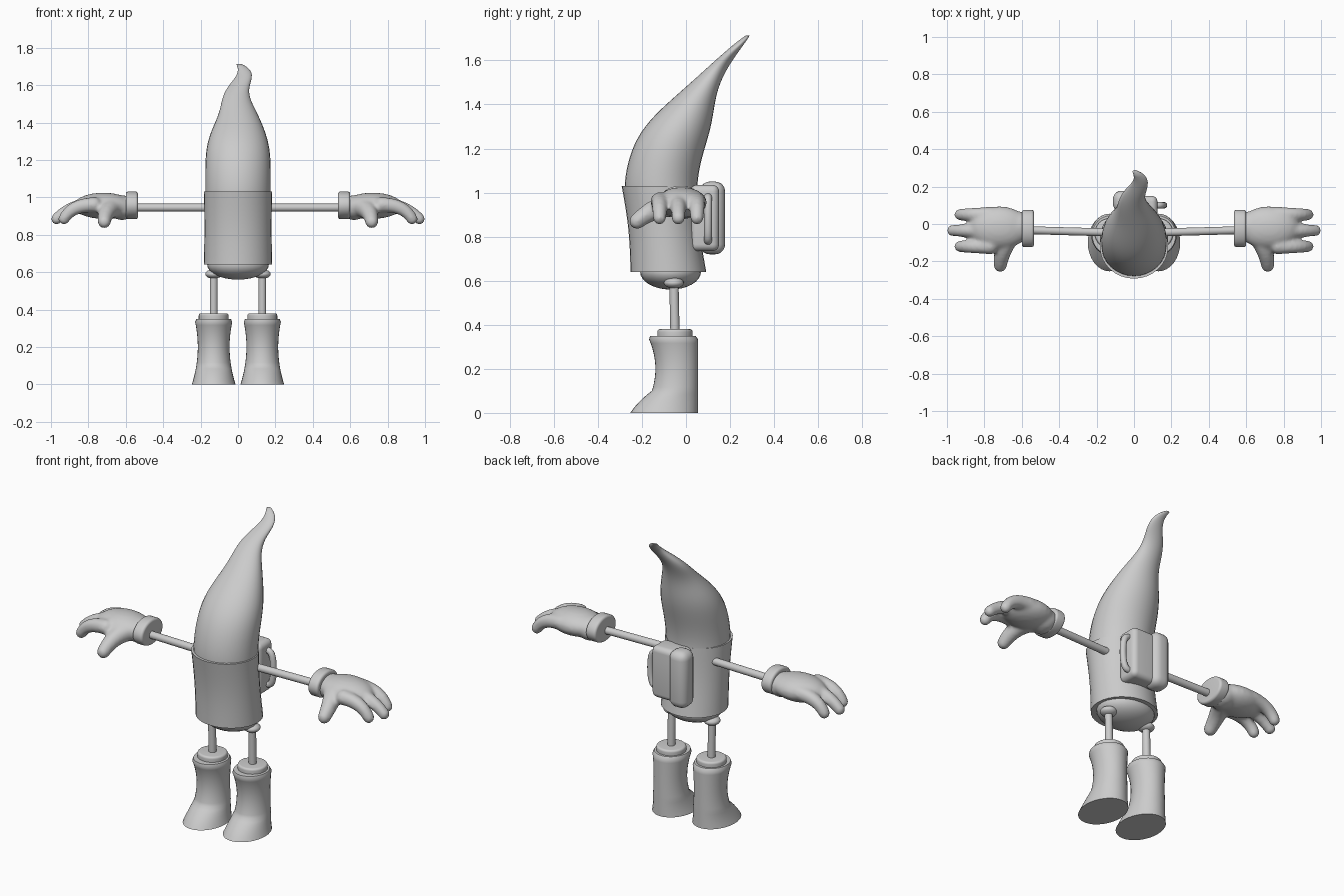
import bpy
import bmesh
from math import cos, sin, pi, tau
from mathutils import Vector, Matrix

cube = bpy.data.objects.get("Cube")
if cube:
    bpy.data.objects.remove(cube, do_unlink=True)

clay = bpy.data.materials.new("plain_grey")
clay.use_nodes = True
grey = (0.6, 0.6, 0.6, 1)
clay.diffuse_color = grey
clay.node_tree.nodes["Principled BSDF"].inputs["Base Color"].default_value = grey


def finish(name, bm, mirror=False, bevel=None, merge=False):
    """Turn a bmesh into a smooth object with its modifiers."""
    bmesh.ops.recalc_face_normals(bm, faces=bm.faces)
    mesh = bpy.data.meshes.new(name)
    bm.to_mesh(mesh)
    bm.free()
    mesh.materials.append(clay)
    for polygon in mesh.polygons:
        polygon.use_smooth = True
    ob = bpy.data.objects.new(name, mesh)
    bpy.context.collection.objects.link(ob)
    if merge:
        remesh = ob.modifiers.new("merge", "REMESH")
        remesh.mode = "VOXEL"
        remesh.voxel_size = 0.01
        remesh.use_smooth_shade = True
        soften = ob.modifiers.new("soften", "SMOOTH")
        soften.iterations = 8
    if bevel:
        rounding = ob.modifiers.new("rounding", "BEVEL")
        rounding.width = bevel
        rounding.segments = 5
    else:
        mesh.set_sharp_from_angle(angle=pi / 4)
    if mirror:
        ob.modifiers.new("mirror", "MIRROR")


def placed(centre, size):
    return Matrix.Translation(centre) @ Matrix.Diagonal((*size, 1))


def add_ball(bm, centre, radii):
    bmesh.ops.create_uvsphere(bm, u_segments=24, v_segments=16, radius=1,
                              matrix=placed(centre, radii))


def loft(name, section, steps, mirror=False):
    """Skin level ellipses; section(t) gives centre, half width, half depth."""
    bm = bmesh.new()
    sides = 32
    rings = []
    for step in range(steps + 1):
        centre, width, depth = section(step / steps)
        angles = [tau * i / sides for i in range(sides)]
        rings.append([bm.verts.new(Vector(centre) + Vector((width * cos(a), depth * sin(a), 0)))
                      for a in angles])
    for low, high in zip(rings, rings[1:]):
        for i in range(sides):
            bm.faces.new((low[i - 1], low[i], high[i], high[i - 1]))
    bm.faces.new(rings[0])
    bm.faces.new(rings[-1])
    finish(name, bm, mirror)


def rod(name, start, end, radii, bevel=None):
    """Mirrored pair of elliptical cylinders."""
    start, end = Vector(start), Vector(end)
    axis = end - start
    turn = axis.to_track_quat("Z", "Y").to_matrix().to_4x4()
    bm = bmesh.new()
    bmesh.ops.create_cone(bm, cap_ends=True, segments=32, radius1=1, radius2=1, depth=1,
                          matrix=Matrix.Translation((start + end) / 2) @ turn
                          @ Matrix.Diagonal((*radii, axis.length, 1)))
    finish(name, bm, mirror=True, bevel=bevel)


def add_digit(bm, base, knuckle, tip, thick, thin):
    """Tapered finger: a chain of balls along a quadratic curve."""
    base, knuckle, tip = Vector(base), Vector(knuckle), Vector(tip)
    steps = 10
    for step in range(steps + 1):
        t = step / steps
        centre = base.lerp(knuckle, t).lerp(knuckle.lerp(tip, t), t)
        radius = thick + (thin - thick) * t
        add_ball(bm, centre, [radius] * 3)


def rounded_box(name, centre, size, bevel):
    bm = bmesh.new()
    bmesh.ops.create_cube(bm, size=1, matrix=placed(centre, size))
    finish(name, bm, bevel=bevel)


def body_section(t):
    pinch = 0.01 * sin(pi * t)
    return (0, -0.08 - 0.04 * t, 0.64 + 0.39 * t), 0.183 - pinch / 3, 0.172 - pinch


def hat_section(t):
    # Full crown that narrows quickly, leans back and sways near the tip
    t *= 0.99
    crown = 1 / (1 + (t / 0.6) ** 5)
    close = (1 - t ** 8) ** 0.5
    sway = 0.06 * t ** 6 * sin(16 * (t - 0.8))
    centre = (sway, 0.4 * t ** 1.8 - 0.113, 1.02 + 0.7 * t)
    return centre, (0.04 + 0.135 * crown) * close, (0.02 + 0.145 * crown) * close


def boot_section(t):
    # Waisted shaft with a toe that reaches forward near the ground
    z = 0.35 * t
    width = 0.085 + 0.8 * (z - 0.2) ** 2
    toe = 0.025 * max(0, 1 - (10 * z) ** 2)
    depth = width + 0.012 + toe
    shoulder = 0.9 if t == 1 else 1
    return (0.13, 0.055 - depth, z), width * shoulder, depth * shoulder


# Trunk, hat and rounded underside
loft("body", body_section, 12)
loft("hat", hat_section, 48)
bm = bmesh.new()
add_ball(bm, (0, -0.07, 0.64), (0.165, 0.138, 0.08))
finish("pelvis", bm)

# Legs, hip collars and boots
bm = bmesh.new()
add_ball(bm, (0.13, -0.055, 0.59), (0.045, 0.045, 0.025))
finish("hip_collars", bm, mirror=True)
rod("legs", (0.13, -0.05, 0.36), (0.13, -0.055, 0.6), (0.021, 0.021))
rod("boot_cuffs", (0.13, -0.05, 0.33), (0.13, -0.05, 0.38), (0.08, 0.08), bevel=0.012)
loft("boots", boot_section, 21, mirror=True)

# Arms and glove cuffs
rod("arms", (0.14, -0.045, 0.945), (0.57, -0.033, 0.945), (0.021, 0.021))
rod("glove_cuffs", (0.535, -0.024, 0.957), (0.6, -0.024, 0.957), (0.1, 0.074), bevel=0.014)

# Gloves: wrist, palm, three fingers and a thumb merged into one skin
bm = bmesh.new()
add_ball(bm, (0.62, -0.016, 0.945), (0.08, 0.085, 0.066))
add_ball(bm, (0.72, -0.02, 0.955), (0.16, 0.115, 0.07))
for side in (-1, 0, 1):
    y = 0.085 * side - 0.035
    reach = 0.97 - 0.04 * abs(side)
    add_digit(bm, (0.77, y, 0.96), (0.89, y, 0.96), (reach, y, 0.885), 0.042, 0.031)
add_digit(bm, (0.67, -0.07, 0.945), (0.71, -0.15, 0.93), (0.715, -0.222, 0.87), 0.055, 0.036)
finish("gloves", bm, mirror=True, merge=True)

# Backpack: main bag, tall side roll and handle
rounded_box("backpack_bag", (0.03, 0.085, 0.885), (0.19, 0.13, 0.3), 0.03)
rounded_box("backpack_roll", (-0.055, 0.12, 0.885), (0.115, 0.115, 0.33), 0.045)
curve = bpy.data.curves.new("backpack_handle", "CURVE")
curve.dimensions = "3D"
curve.bevel_depth = 0.018
curve.bevel_resolution = 3
spline = curve.splines.new("POLY")
bends = 24
spline.points.add(bends)
for i, point in enumerate(spline.points):
    angle = pi * i / bends
    bulge = abs(sin(angle)) ** 0.4
    point.co = (0.1 + 0.06 * bulge, 0.1, 0.88 - 0.1 * cos(angle), 1)
curve.materials.append(clay)
bpy.context.collection.objects.link(bpy.data.objects.new("backpack_handle", curve))
